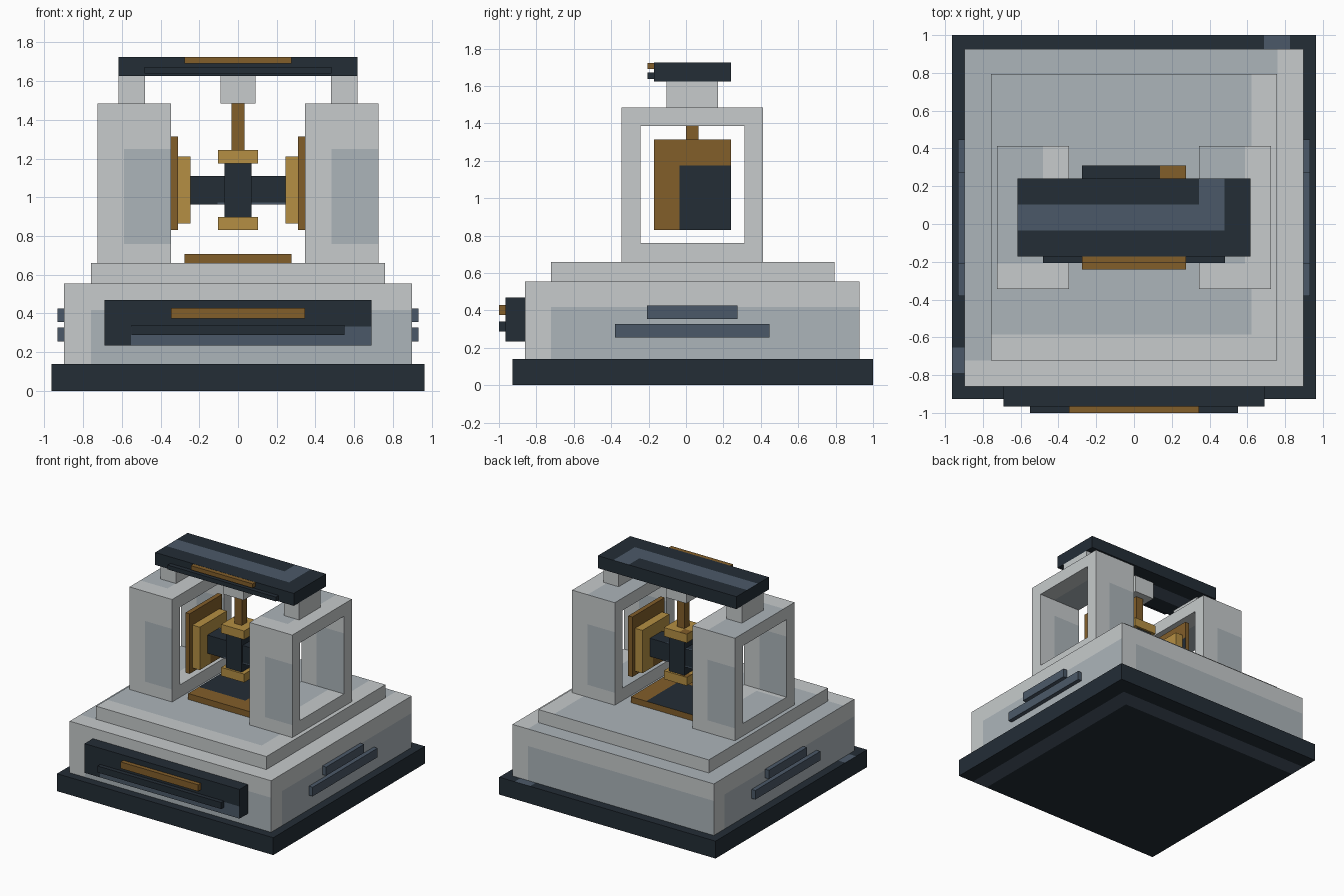
import bpy, bmesh
from mathutils import Vector

cube = bpy.data.objects.get("Cube")
if cube:
    bpy.data.objects.remove(cube, do_unlink=True)


def make_material(name, rgb):
    """Flat material from 8-bit display colour."""
    lin = [((c / 255 + 0.055) / 1.055) ** 2.4 for c in rgb] + [1.0]
    mat = bpy.data.materials.new(name)
    mat.use_nodes = True
    mat.diffuse_color = lin
    bsdf = mat.node_tree.nodes["Principled BSDF"]
    bsdf.inputs["Base Color"].default_value = lin
    bsdf.inputs["Roughness"].default_value = 0.8
    return mat


light = make_material("light grey", (199, 203, 204))
shade = make_material("blue grey", (172, 181, 186))
dark = make_material("dark navy", (35, 45, 54))
slate = make_material("slate blue", (75, 89, 104))
bronze = make_material("bronze", (130, 94, 42))
gold = make_material("gold", (181, 143, 67))

# Each finish: border colour, next band, inner area
STONE = (light, shade, shade)
NAVY = (dark, slate, dark)
SLATE = (slate, dark, dark)
BRONZE = (bronze, dark, dark)
GOLD = (gold, bronze, bronze)

BAND = 0.137   # width of the painted border bands
MID = 0.034    # y centre of the upper structure

# Per face direction: the two edges (axis, high side?) that carry the border
BORDERS = {
    (0, 1): ((1, 0), (2, 1)),
    (0, -1): ((1, 1), (2, 1)),
    (1, -1): ((0, 0), (2, 1)),
    (1, 1): ((0, 1), (2, 1)),
    (2, 1): ((0, 1), (1, 0)),
    (2, -1): ((0, 1), (1, 1)),
}


def box(name, xs, ys, zs, finish):
    """Box between bounds, its faces cut into bordered colour bands."""
    lo, hi = Vector((xs[0], ys[0], zs[0])), Vector((xs[1], ys[1], zs[1]))
    bm = bmesh.new()
    bmesh.ops.create_cube(bm, size=1)
    for v in bm.verts:
        v.co = [(lo[i] + hi[i]) / 2 + v.co[i] * (hi[i] - lo[i]) for i in range(3)]
    # cut the band lines
    for axis in range(3):
        normal = Vector([float(i == axis) for i in range(3)])
        for k in (1, 2):
            for pos in (lo[axis] + k * BAND, hi[axis] - k * BAND):
                if lo[axis] + 0.004 < pos < hi[axis] - 0.004:
                    bmesh.ops.bisect_plane(bm, geom=bm.verts[:] + bm.edges[:] + bm.faces[:],
                                           dist=1e-5, plane_co=normal * pos, plane_no=normal)
    # colour by distance from the bordered edges
    bm.normal_update()
    for f in bm.faces:
        axis = max(range(3), key=lambda i: abs(f.normal[i]))
        c = f.calc_center_median()
        edges = BORDERS[(axis, 1 if f.normal[axis] > 0 else -1)]
        d = min(hi[a] - c[a] if high else c[a] - lo[a] for a, high in edges)
        f.material_index = min(int(d / BAND), 2)
    bmesh.ops.dissolve_limit(bm, angle_limit=0.01, verts=bm.verts[:], edges=bm.edges[:],
                             delimit={'MATERIAL'})
    mesh = bpy.data.meshes.new(name)
    bm.to_mesh(mesh)
    bm.free()
    for mat in finish:
        mesh.materials.append(mat)
    obj = bpy.data.objects.new(name, mesh)
    bpy.context.scene.collection.objects.link(obj)
    return obj


def sym(half, centre=0.0):
    return (centre - half, centre + half)


def sided(side, near, far):
    return tuple(sorted((side * near, side * far)))


# Stepped base
box("base_plinth", sym(0.963), (-0.927, 1.0), (0, 0.14), NAVY)
box("base_body", sym(0.897), (-0.86, 0.927), (0.14, 0.555), STONE)
box("base_step", sym(0.758), (-0.722, 0.793), (0.555, 0.66), STONE)

# Front panel with trim bars
box("front_panel", sym(0.69), (-0.966, -0.86), (0.235, 0.47), NAVY)
box("front_panel_upper_bar", sym(0.345), (-1.0, -0.966), (0.375, 0.428), BRONZE)
box("front_panel_lower_bar", sym(0.55), (-1.0, -0.966), (0.288, 0.34), NAVY)

# Floor plate under the centre piece
box("floor_plate", sym(0.275), sym(0.275, MID), (0.66, 0.708), BRONZE)

for side, label in ((1, "left"), (-1, "right")):
    # Trim bars on the base sides
    strip_x = sided(side, 0.897, 0.931)
    box(label + "_side_upper_bar", strip_x, (-0.208, 0.275), (0.355, 0.425), SLATE)
    box(label + "_side_lower_bar", strip_x, (-0.38, 0.447), (0.255, 0.328), SLATE)

    # Open tower frame
    tower_x = sided(side, 0.345, 0.725)
    tower_y = sym(0.379, MID)
    box(label + "_tower_sill", tower_x, tower_y, (0.66, 0.76), STONE)
    box(label + "_tower_lintel", tower_x, tower_y, (1.385, 1.485), STONE)
    box(label + "_tower_front_post", tower_x, (tower_y[0], -0.244), (0.76, 1.385), STONE)
    box(label + "_tower_back_post", tower_x, (0.312, tower_y[1]), (0.76, 1.385), STONE)
    box(label + "_roof_support", sided(side, 0.48, 0.617), sym(0.137, MID), (1.485, 1.625), STONE)

    # Stacked plates facing the centre piece
    box(label + "_outer_plate", sided(side, 0.31, 0.347), sym(0.206, MID), (0.83, 1.313), BRONZE)
    box(label + "_inner_plate", sided(side, 0.244, 0.31), sym(0.172, MID), (0.865, 1.21), GOLD)

# Roof beam with trim bars
box("roof_beam", sym(0.617), sym(0.206, MID), (1.625, 1.725), NAVY)
box("roof_upper_bar", sym(0.275), (-0.207, -0.172), (1.69, 1.724), BRONZE)
box("roof_lower_bar", sym(0.482), (-0.207, -0.172), (1.638, 1.673), NAVY)

# Hanging centre piece
box("hanger_block", sym(0.09), sym(0.09, MID), (1.485, 1.625), STONE)
box("hanger_rod", sym(0.033), sym(0.033, MID), (1.245, 1.485), BRONZE)
box("upper_collar", sym(0.102), sym(0.102, MID), (1.175, 1.245), GOLD)
box("centre_block", sym(0.069), sym(0.085, MID), (0.898, 1.175), NAVY)
box("lower_collar", sym(0.102), sym(0.102, MID), (0.83, 0.898), GOLD)
box("cross_bar", sym(0.244), sym(0.075, MID), (0.963, 1.11), NAVY)
